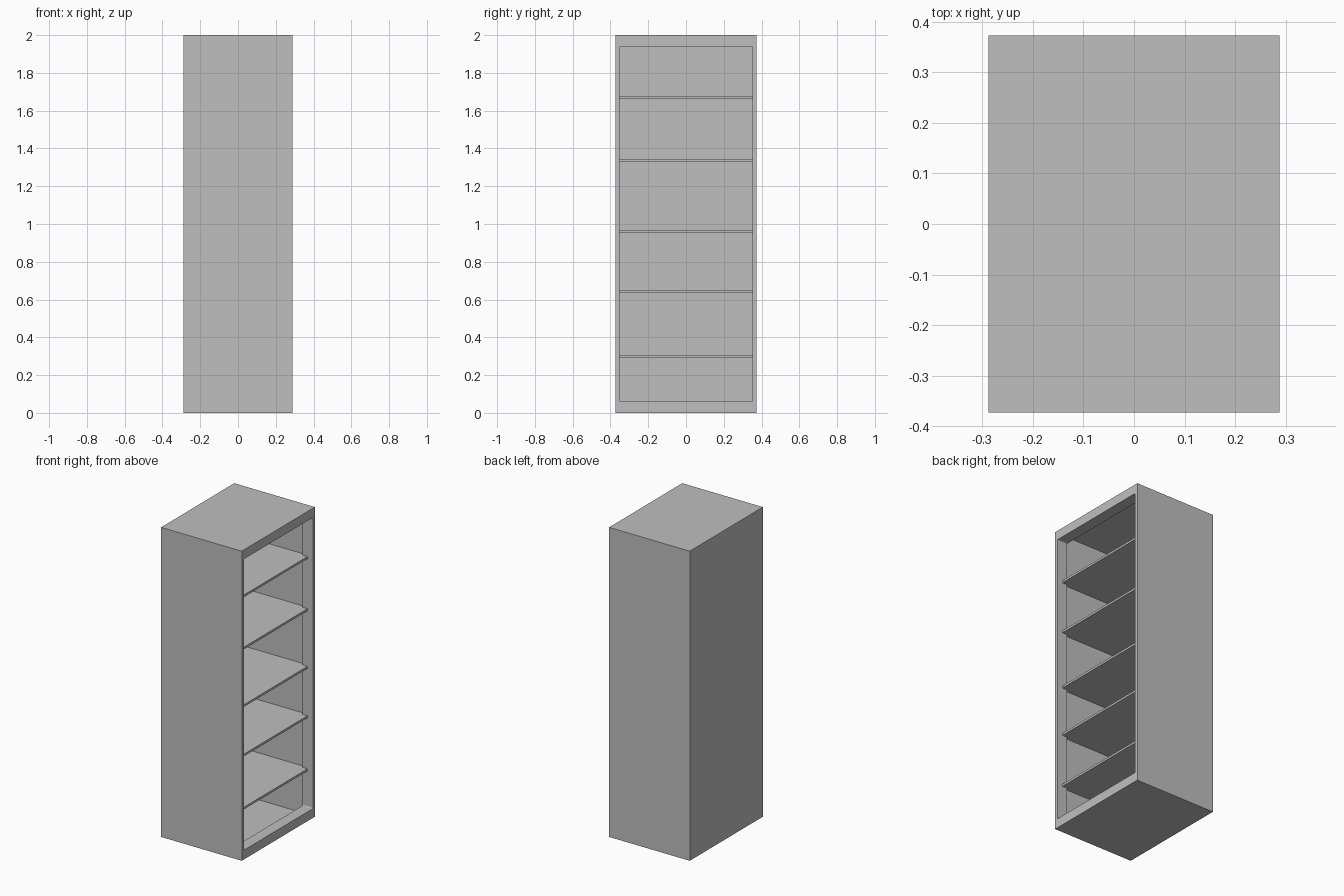
import bpy
import bmesh

W, D, H = 0.288, 0.373, 2.0    # half width, half depth, height
WALL = 0.004                   # thin sheet walls
RIM_BACK = 0.215               # inner face of the front frame

if "Cube" in bpy.data.objects:
    bpy.data.objects.remove(bpy.data.objects["Cube"], do_unlink=True)

grey = bpy.data.materials.new("plain grey")
grey.use_nodes = True
colour = (0.52, 0.52, 0.52, 1)
grey.diffuse_color = colour
grey.node_tree.nodes["Principled BSDF"].inputs["Base Color"].default_value = colour


def box(name, low, high, round_x=0):
    """Box between two corners; round_x rounds the edges running along x."""
    bm = bmesh.new()
    bmesh.ops.create_cube(bm, size=1)
    for v in bm.verts:
        v.co = [lo + (c + 0.5) * (hi - lo) for c, lo, hi in zip(v.co, low, high)]
    if round_x:
        edges = [e for e in bm.edges
                 if abs(e.verts[0].co.x - e.verts[1].co.x) > 0.01]
        bmesh.ops.bevel(bm, geom=edges, offset=round_x, segments=3,
                        profile=0.5, affect='EDGES')
    mesh = bpy.data.meshes.new(name)
    bm.to_mesh(mesh)
    bm.free()
    mesh.materials.append(grey)
    obj = bpy.data.objects.new(name, mesh)
    bpy.context.scene.collection.objects.link(obj)
    return obj


def cut(target, cutter):
    """Subtract the cutter, apply the result and discard the cutter."""
    cutter.hide_render = True
    mod = target.modifiers.new("cut", 'BOOLEAN')
    mod.operation = 'DIFFERENCE'
    mod.solver = 'EXACT'
    mod.object = cutter
    bpy.context.view_layer.objects.active = target
    bpy.ops.object.modifier_apply(modifier=mod.name)
    bpy.data.objects.remove(cutter, do_unlink=True)


# Cabinet shell: framed opening on the +x side, wider cavity behind the frame
cabinet = box("cabinet_body", (-W, -D, 0), (W, D, H))
cut(cabinet, box("opening_cutter", (0, -0.352, 0.06), (0.4, 0.352, 1.94), 0.007))
cut(cabinet, box("cavity_cutter", (-W + WALL, -D + WALL, WALL),
                 (RIM_BACK, D - WALL, H - WALL)))

# Shelves, reaching slightly into the frame
for i, top in enumerate((0.307, 0.65, 0.969, 1.341, 1.678)):
    box(f"shelf_{i + 1}", (-W + 0.002, -D + 0.002, top - 0.014),
        (0.25, D - 0.002, top))
